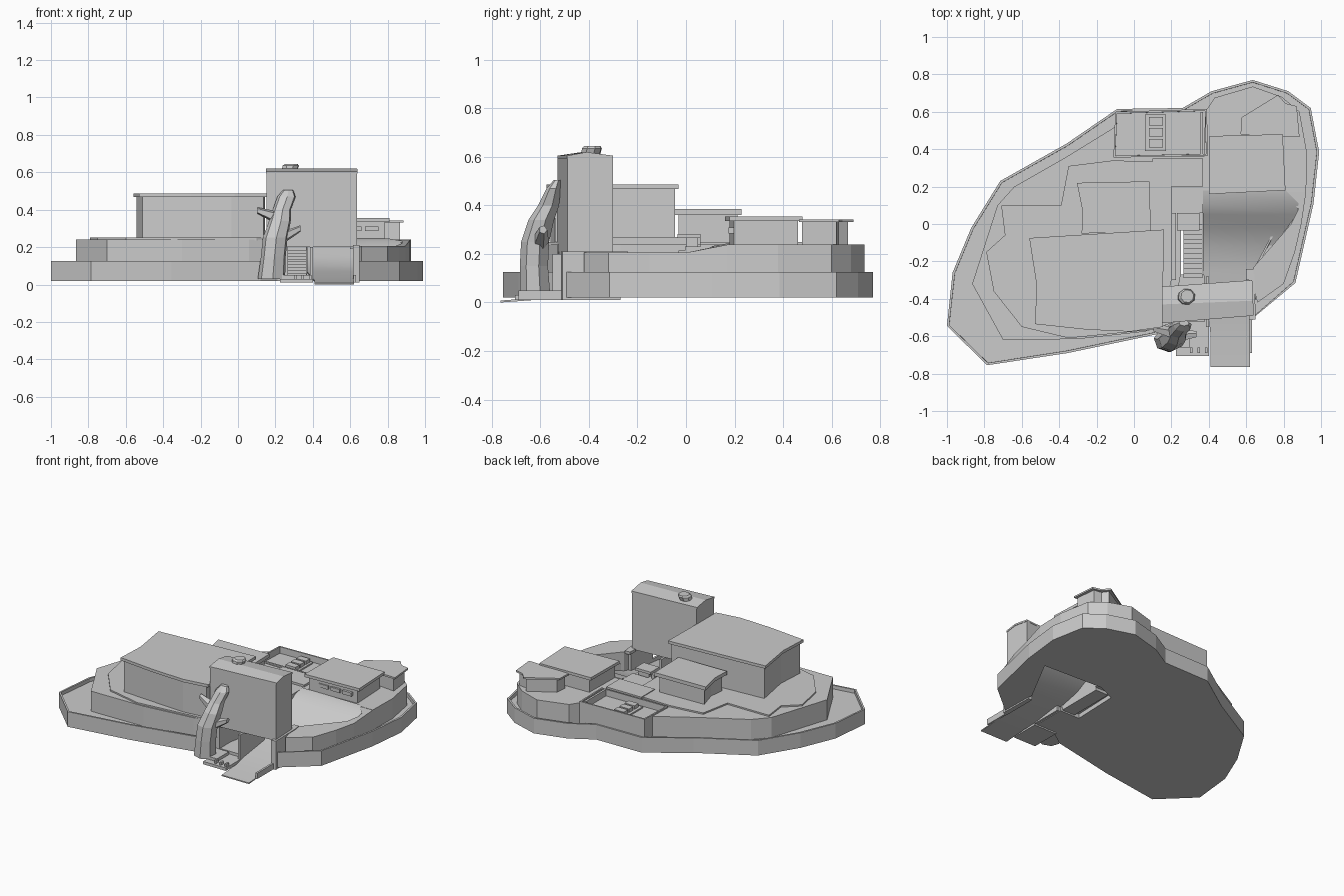
import bpy, bmesh, math
from mathutils import Vector

if "Cube" in bpy.data.objects:
    bpy.data.objects.remove(bpy.data.objects["Cube"])


def finish(bm, name):
    bmesh.ops.recalc_face_normals(bm, faces=bm.faces)
    me = bpy.data.meshes.new(name)
    bm.to_mesh(me)
    bm.free()
    ob = bpy.data.objects.new(name, me)
    bpy.context.collection.objects.link(ob)
    return ob


def prism(name, pts, z0, z1, rim=0, depth=0):
    """Upright prism on a plan outline; z1 may be a function of x, y."""
    top_z = z1 if callable(z1) else (lambda x, y: z1)
    bm = bmesh.new()
    lo = [bm.verts.new((x, y, z0)) for x, y in pts]
    hi = [bm.verts.new((x, y, top_z(x, y))) for x, y in pts]
    n = len(pts)
    for i in range(n):
        j = (i + 1) % n
        bm.faces.new((lo[i], lo[j], hi[j], hi[i]))
    bm.faces.new(lo[::-1])
    top = bm.faces.new(hi)
    bm.normal_update()
    if rim:
        bmesh.ops.inset_individual(bm, faces=[top], thickness=rim)
        bmesh.ops.inset_individual(bm, faces=[top], thickness=0.0005)
        for v in top.verts:
            v.co.z -= depth
    return finish(bm, name)


def box(name, x0, x1, y0, y1, z0, z1):
    return prism(name, [(x0, y0), (x1, y0), (x1, y1), (x0, y1)], z0, z1)


def loft(name, rings):
    """Closed tube through rings of equal point count."""
    bm = bmesh.new()
    vs = [[bm.verts.new(p) for p in r] for r in rings]
    n = len(vs[0])
    for a, b in zip(vs, vs[1:]):
        for i in range(n):
            j = (i + 1) % n
            bm.faces.new((a[i], a[j], b[j], b[i]))
    bm.faces.new(vs[0][::-1])
    bm.faces.new(vs[-1])
    return finish(bm, name)


def ring(cx, cy, z, rx, ry, n=7):
    return [(cx + rx * math.cos(2 * math.pi * i / n + .3),
             cy + ry * math.sin(2 * math.pi * i / n + .3), z) for i in range(n)]


def shrink(pts, k):
    c = sum((Vector(p) for p in pts), Vector((0, 0))) / len(pts)
    out = []
    for p in pts:
        d = c - Vector(p)
        out.append(tuple(Vector(p) + d.normalized() * k))
    return out


def house(name, roof, z0, z1, t, over):
    prism(name + "_walls", shrink(roof, over), z0, z1 - t)
    prism(name + "_roof", roof, z1 - t, z1)


# lower plinth with a shallow rim and a notch for the drive
notch = [(.64, -.5), (.64, -.24), (.82, .1), (.37, .12), (.24, .06), (.22, -.52)]
prism("lower_plinth", [
    (-1, -.545), (-.785, -.755), (-.355, -.69), (.12, -.59)] + notch[::-1] + [
    (.863, -.315), (.96, .11), (.99, .385), (.945, .62), (.825, .71), (.635, .77),
    (.415, .71), (.26, .62), (-.09, .615), (-.36, .43), (-.715, .23),
    (-.87, -.02), (-.97, -.26)], .02, .125, .013, .025)

# upper plinth, its thin terrace and the lower arm beside the drive
prism("upper_plinth", [
    (-.865, -.32), (-.7, -.62), (-.3, -.615), (.06, -.575), (.2, -.53), (.25, -.27),
    (.25, .06), (.37, .06), (.37, .17), (.92, .17), (.925, .38), (.885, .6), (.79, .68),
    (.635, .735), (.43, .675), (.38, .6), (.375, .36), (-.1, .36), (-.1, .52),
    (-.36, .36), (-.64, .2), (-.73, .1)], .05, .24)
prism("terrace", [
    (-.79, -.15), (-.75, -.36), (-.6, -.55), (-.35, -.61), (.1, -.565), (.15, -.53),
    (.2, -.3), (.2, .33), (-.11, .34), (-.35, .31), (-.39, .1), (-.71, .1), (-.69, -.06)],
    .235, .25)
prism("side_arm", [
    (.92, .17), (.895, 0), (.86, -.15), (.8, -.32), (.66, -.42), (.63, -.3), (.64, -.23),
    (.84, .0), (.88, .08), (.8, .17)][::-1], .05,
    lambda x, y: .238 if y > .1 else .222 if y > .05 else .205)

# curved drive sheet climbing to the court
prof = [(-.765, .0, .41, .62), (-.6, .012, .41, .62), (-.5, .025, .4, .63),
        (-.25, .06, .37, .64), (-.12, .09, .37, .74), (-.02, .14, .37, .82),
        (.05, .19, .37, .87), (.11, .225, .37, .88), (.18, .237, .37, .81)]
drive = loft("drive", [[(a, y, z), (b, y, z), (b, y, z + .008), (a, y, z + .008)]
                       for y, z, a, b in prof])
for p in drive.data.polygons:
    p.use_smooth = abs(p.normal.z) > .5
for e in drive.data.edges:
    d = drive.data.vertices[e.vertices[0]].co - drive.data.vertices[e.vertices[1]].co
    e.use_edge_sharp = abs(d.y) > abs(d.x)

# entrance pads, stair flight and kerb walls
box("entry_pad", .225, .4, -.705, -.5, .01, .03)
box("entry_step", .17, .3, -.66, -.53, .03, .05)
box("entry_floor", .22, .38, -.52, -.27, .02, .05)
for i in range(12):
    y = -.29 + i * .026
    box(f"stair_{i}", .265, .365, y, .06, .03, .06 + i * .0155)
box("drive_kerb", .385, .4, -.55, -.28, .02, .2)
box("drive_edge", .618, .632, -.69, -.5, .01, .05)
for i in range(3):
    box(f"entry_post_{i}", .3 + i * .04, .312 + i * .04, -.69, -.66, .03, .05)

# gate tower: hall over the passage, legs, gently arched cap
tower = [(.15, -.53), (.64, -.49), (.632, -.3), (.15, -.335)]
sides = [(.15, -.53), (.64, -.49), (.637, -.41), (.632, -.3), (.15, -.335), (.15, -.43)]
arch = lambda x, y: .62 if -.45 < y < -.38 else .605
prism("tower_hall", shrink(sides, .003), .2, lambda x, y: arch(x, y) - .01)
bm = bmesh.new()
lo, hi = [[bm.verts.new((x, y, arch(x, y) - d)) for x, y in sides] for d in (.012, 0)]
for r in (lo, hi):
    bm.faces.new((r[0], r[1], r[2], r[5]))
    bm.faces.new((r[5], r[2], r[3], r[4]))
for i in range(6):
    j = (i + 1) % 6
    bm.faces.new((lo[i], lo[j], hi[j], hi[i]))
finish(bm, "tower_cap")
prism("tower_leg_right", [(.615, -.515), (.65, -.51), (.645, -.27), (.615, -.27)], .01, .21)
prism("tower_leg_left", [(.15, -.53), (.225, -.525), (.225, -.3), (.15, -.335)], .02, .21)
box("tower_ledge", .6, .64, -.3, -.24, .19, .21)

# tilted chimney
loft("chimney", [ring(.272, -.395, .6, .042, .04, 8), ring(.282, -.388, .635, .046, .043, 8),
                 ring(.285, -.386, .645, .035, .035, 8)])

# leaning trunk with two branch stubs
loft("trunk", [ring(.18, -.62, .03, .075, .065), ring(.19, -.625, .15, .068, .06),
               ring(.2, -.62, .25, .068, .06), ring(.225, -.595, .34, .06, .055),
               ring(.235, -.565, .4, .05, .045), ring(.26, -.545, .47, .05, .03),
               ring(.268, -.53, .505, .028, .015)])
for k, (a, b) in enumerate([((.2, -.58, .36), (.105, -.56, .395)),
                            ((.24, -.6, .25), (.335, -.59, .3))]):
    loft(f"branch_{k}", [[(p[0], p[1] + s * math.cos(t), p[2] + s * math.sin(t))
                          for t in (0, 1.26, 2.51, 3.77, 5.03)]
                         for p, s in ((a, .035), (b, .018))])

# main hall with bowed front
house("main_hall", [(-.56, -.075), (-.52, -.33), (-.53, -.535), (-.25, -.565), (-.02, -.575),
                    (.155, -.55), (.155, -.34), (.16, -.03)], .24, .487, .02, .022)

# smaller houses
house("middle_house", [(-.305, .22), (-.275, .07), (-.28, -.05), (.09, -.045), (.083, .228)],
      .24, .385, .025, .03)
house("east_house", [(.4, .16), (.81, .18), (.795, .48), (.405, .47)], .23, .355, .02, .03)
house("corner_house", [(.575, .57), (.57, .48), (.73, .47), (.885, .465), (.87, .63),
                       (.81, .645), (.77, .69)], .23, .343, .012, .022)
for i in range(3):
    box(f"window_{i}", .5 + i * .09, .57 + i * .09, .176, .2, .285, .31)

# sunken garden court with low blocks
prism("garden_court", [(-.11, .355), (.395, .365), (.39, .615), (-.1, .6)], .05, .25, .014, .045)
box("garden_divider", .355, .37, .375, .6, .2, .25)
box("garden_base", .06, .17, .39, .585, .2, .215)
for i in range(3):
    box(f"garden_block_{i}", .08, .155, .41 + i * .058, .455 + i * .058, .215, .24)

# inner court: paving steps and small shelter
box("court_step", .1, .37, .2, .35, .23, .255)
box("court_wall", .2, .225, -.3, .06, .23, .27)
box("shelter_post", .25, .33, .0, .05, .23, .265)
box("shelter_top", .23, .35, -.035, .06, .265, .283)
